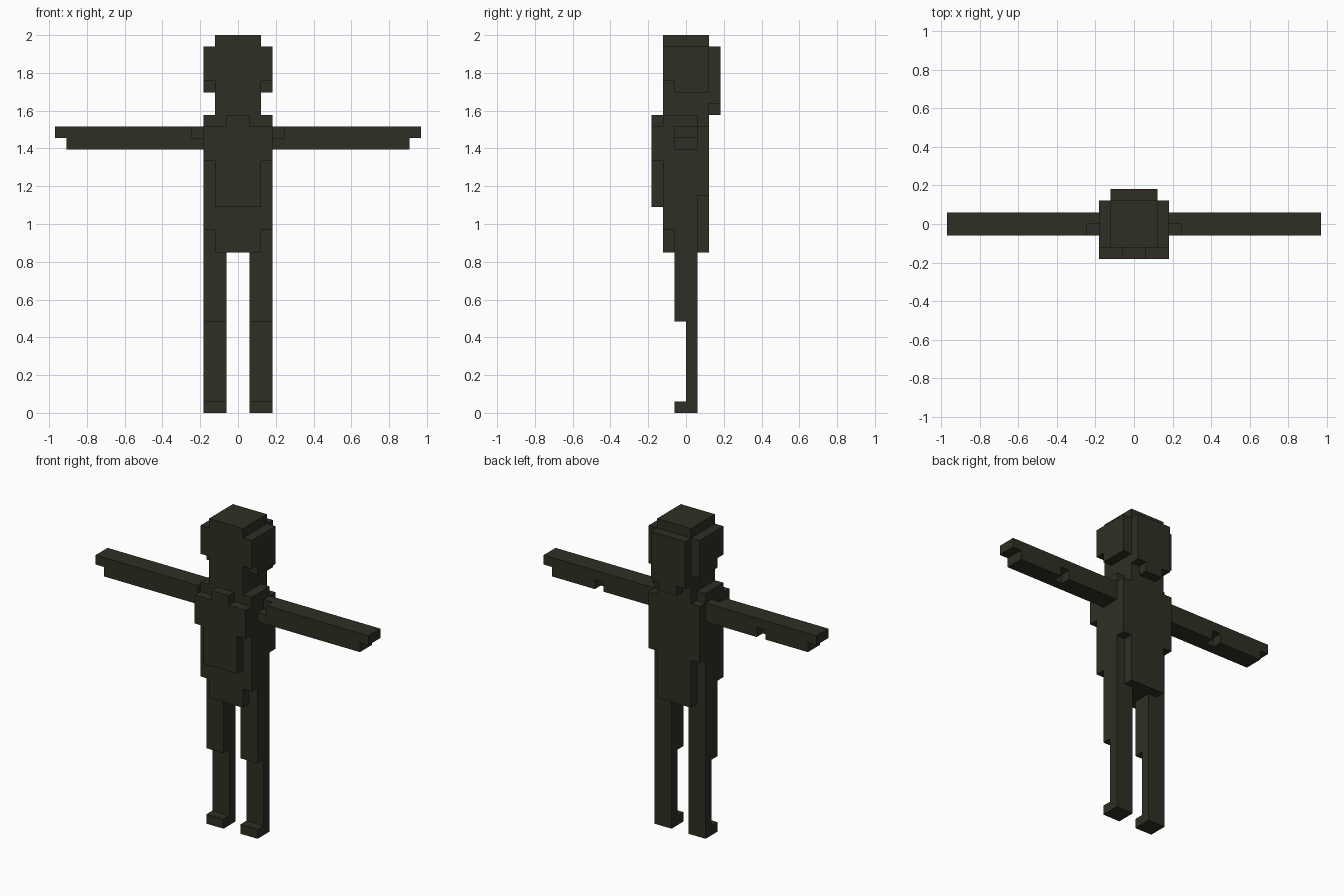
import bpy, bmesh, math
from mathutils import Vector

if "Cube" in bpy.data.objects:
    bpy.data.objects.remove(bpy.data.objects["Cube"])

U = 2 / 33  # one block: the figure is 33 blocks tall

olive = bpy.data.materials.new("dark olive")
olive.diffuse_color = (0.029, 0.028, 0.018, 1)
olive.use_nodes = True
olive.node_tree.nodes["Principled BSDF"].inputs["Base Color"].default_value = olive.diffuse_color


def cells(box):
    """Block cells inside a box given as (x0, x1, y0, y1, z0, z1)."""
    x0, x1, y0, y1, z0, z1 = box
    return {(x, y, z) for x in range(x0, x1) for y in range(y0, y1) for z in range(z0, z1)}


def flip(box):
    return (-box[1], -box[0]) + tuple(box[2:])


def block_part(name, solid, cut=()):
    """Closed outer skin of the solid boxes minus the cut boxes."""
    filled = set().union(*map(cells, solid))
    for box in cut:
        filled -= cells(box)
    bm = bmesh.new()
    for c in filled:
        for axis in range(3):
            for s in (-1, 1):
                n = list(c)
                n[axis] += s
                if tuple(n) in filled:
                    continue
                normal, a, b = Vector(), Vector(), Vector()
                normal[axis], a[(axis + 1) % 3], b[(axis + 2) % 3] = s / 2, s / 2, 0.5
                mid = Vector(c) + Vector((0.5, 0.5, 0.5)) + normal
                bm.faces.new([bm.verts.new((mid + v) * U) for v in (-a - b, a - b, a + b, b - a)])
    bmesh.ops.remove_doubles(bm, verts=bm.verts, dist=U / 100)
    bmesh.ops.dissolve_limit(bm, angle_limit=math.radians(1), verts=bm.verts, edges=bm.edges)
    mesh = bpy.data.meshes.new(name)
    bm.to_mesh(mesh)
    bm.free()
    mesh.materials.append(olive)
    obj = bpy.data.objects.new(name, mesh)
    bpy.context.collection.objects.link(obj)


# Head: core and neck, back of the hair, side hair
side_hair = [(2, 3, -2, 2, 29, 32), (2, 3, -1, 2, 28, 29)]
block_part("head",
           [(-2, 2, -2, 2, 26, 33), (-2, 2, 2, 3, 27, 32), (-1, 1, 2, 3, 26, 27)]
           + side_hair + [flip(b) for b in side_hair])

# Torso: body, chest plate and collar, with stepped lower and shoulder corners
corners = [(2, 3, -2, -1, 14, 16), (2, 3, 1, 2, 14, 19), (2, 3, 1, 2, 25, 26)]
block_part("torso",
           [(-3, 3, -2, 2, 14, 26), (-3, 3, -3, -2, 22, 25),
            (-2, 2, -3, -2, 18, 22), (-1, 1, -3, -2, 25, 26)],
           corners + [flip(b) for b in corners])

# Arms and legs, mirrored
arm = [(3, 16, -1, 1, 23, 25)]
arm_cuts = [(3, 4, -1, 0, 24, 25),    # shoulder notch
            (9, 10, 0, 1, 23, 24),    # elbow notch
            (15, 16, -1, 1, 23, 24)]  # fingertips
leg = [(1, 3, -1, 1, 8, 14), (1, 3, 0, 1, 1, 8), (1, 3, -1, 1, 0, 1)]
for side, m in (("right", lambda b: b), ("left", flip)):
    block_part(side + "_arm", [m(b) for b in arm], [m(b) for b in arm_cuts])
    block_part(side + "_leg", [m(b) for b in leg])
